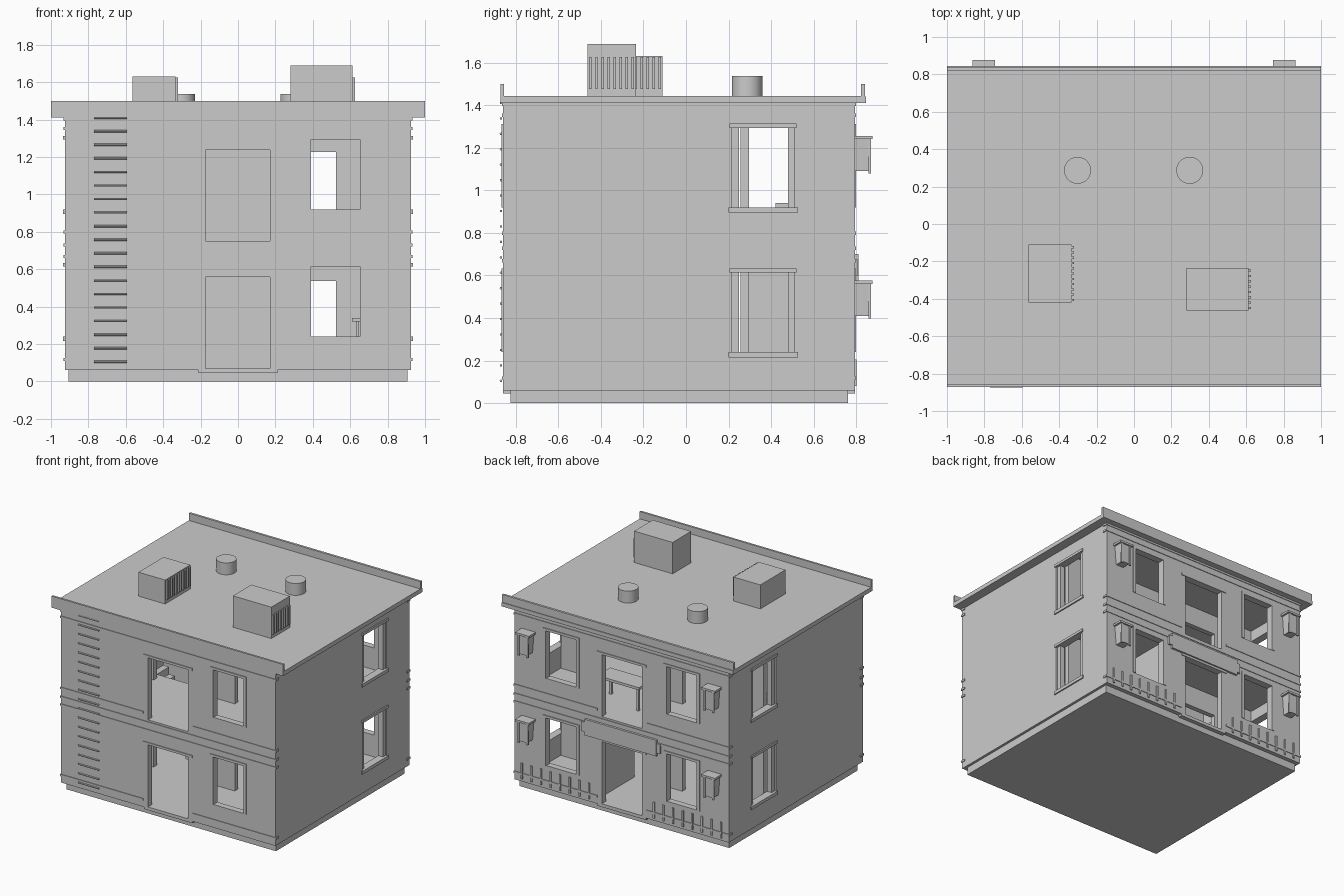
import bpy, bmesh, math
from mathutils import Matrix, Vector

if "Cube" in bpy.data.objects:
    bpy.data.objects.remove(bpy.data.objects["Cube"])

grey = bpy.data.materials.new("plain_grey")
grey.diffuse_color = (0.6, 0.6, 0.6, 1)
grey.use_nodes = True
grey.node_tree.nodes["Principled BSDF"].inputs["Base Color"].default_value = grey.diffuse_color


def finish(name, bm):
    bmesh.ops.recalc_face_normals(bm, faces=bm.faces[:])
    me = bpy.data.meshes.new(name)
    bm.to_mesh(me)
    bm.free()
    ob = bpy.data.objects.new(name, me)
    me.materials.append(grey)
    bpy.context.collection.objects.link(ob)
    return ob


def boxes(name, specs):
    """One object from boxes given as (x0, x1, y0, y1, z0, z1)."""
    bm = bmesh.new()
    for x0, x1, y0, y1, z0, z1 in specs:
        m = Matrix.Translation(((x0 + x1) / 2, (y0 + y1) / 2, (z0 + z1) / 2)) @ \
            Matrix.Diagonal((x1 - x0, y1 - y0, z1 - z0, 1))
        bmesh.ops.create_cube(bm, size=1, matrix=m)
    return finish(name, bm)


def cut(ob, specs):
    cutter = boxes("cutter", specs)
    cutter.hide_render = True
    mod = ob.modifiers.new("openings", "BOOLEAN")
    mod.operation, mod.solver, mod.object = "DIFFERENCE", "EXACT", cutter
    bpy.context.view_layer.objects.active = ob
    bpy.ops.object.modifier_apply(modifier=mod.name)
    bpy.data.objects.remove(cutter)


def cylinders(name, specs, radius, depth, sides, axis="Z"):
    bm = bmesh.new()
    rot = Matrix.Rotation(math.pi / 2, 4, "Y") if axis == "X" else Matrix()
    for p in specs:
        bmesh.ops.create_cone(bm, cap_ends=True, segments=sides, radius1=radius, radius2=radius,
                              depth=depth, matrix=Matrix.Translation(p) @ rot)
    ob = finish(name, bm)
    bpy.ops.object.select_all(action="DESELECT")
    ob.select_set(True)
    bpy.context.view_layer.objects.active = ob
    bpy.ops.object.shade_smooth_by_angle(angle=math.radians(40))
    return ob


X, YF, YB, T = 0.925, -0.86, 0.793, 0.05      # outer wall planes and wall thickness
STOREYS = (0.0, 0.68)                         # height offset of each storey

# Plinth and outer walls with rooms and openings
boxes("plinth", [(-0.905, 0.905, -0.825, 0.76, 0, 0.06)])
boxes("door_step", [(-0.21, 0.21, YF, YB, 0.045, 0.062)])
walls = boxes("outer_walls", [(-X, X, YF, YB, 0.06, 1.415)])
cut(walls, [(-X + T, X - T, YF + T, YB - T, 0.07, 0.70),
            (-X + T, X - T, YF + T, YB - T, 0.75, 1.38)])
holes = []
for dz in STOREYS:
    d0, d1 = 0.07 + dz, 0.557 + dz
    w0, w1 = 0.24 + dz, 0.613 + dz
    for ya, yb in ((YF - 0.1, YF + T + 0.02), (YB - T - 0.02, YB + 0.1)):
        holes.append((-0.175, 0.172, ya, yb, d0, d1))
        holes.append((0.39, 0.652, ya, yb, w0, w1))
    holes.append((-0.652, -0.39, YB - T - 0.02, YB + 0.1, w0, w1))
    for xa, xb in ((X - T - 0.02, X + 0.1), (-X - 0.1, -X + T + 0.02)):
        holes.append((xa, xb, 0.214, 0.51, w0, w1))
cut(walls, holes)
cut(walls, [(-0.85, -0.3, -0.2, 0.2, 0.65, 0.80)])   # stairwell

# Inner walls with doorways
inner = boxes("inner_walls", [(-X + T, X - T, y, y + 0.04, z, z + 0.63)
                              for y in (-0.29, 0.255) for z in (0.07, 0.75)])
cut(inner, [(sx, sx + 0.35, y, y + 0.1, z, z + 0.487)
            for sx in (0.175, -0.525) for y in (-0.32, 0.225) for z in (0.05, 0.74)])
boxes("back_partition", [(0.24, 0.28, 0.295, YB - T, 0.07, 0.70)])

# Stairs and furniture
n = 12
boxes("stairs", [(-0.25 - 0.6 * (i + 1) / n, -0.25 - 0.6 * i / n, -0.15, 0.15,
                  0.07 + 0.68 * i / n, 0.07 + 0.68 * (i + 1) / n) for i in range(n)])
boxes("table", [(0.0, 0.36, 0.42, 0.58, 0.92, 0.94)] +
      [(x, x + 0.02, y, y + 0.02, 0.75, 0.92) for x in (0.01, 0.33) for y in (0.43, 0.55)])
boxes("chair", [(0.61, 0.70, -0.52, -0.42, 0.32, 0.34), (0.63, 0.645, -0.48, -0.46, 0.07, 0.32)])

# Window jambs, sills and lintels on the side walls
jambs, ledges = [], []
for dz in STOREYS:
    z0, z1 = 0.24 + dz, 0.613 + dz
    for s in (-1, 1):
        xa, xb = sorted((s * (X - T), s * (X - 0.01)))
        jambs += [(xa, xb, 0.214, 0.25, z0, z1), (xa, xb, 0.48, 0.51, z0, z1)]
        xa, xb = sorted((s * (X - 0.01), s * (X + 0.01)))
        ledges += [(xa, xb, 0.2, 0.525, z0 - 0.025, z0), (xa, xb, 0.205, 0.52, z1, z1 + 0.02)]
boxes("window_jambs", jambs)
boxes("side_sills_and_lintels", ledges)

# Thin hoods and surrounds on the front and back openings
hoods = []
for dz in STOREYS:
    for ya, yb in ((YF - 0.006, YF), (YB, YB + 0.006)):
        hoods.append((-0.215, 0.21, ya, yb, 0.557 + dz, 0.575 + dz))
        for s in ((1,) if ya < 0 else (1, -1)):
            a, b = sorted((s * 0.365, s * 0.677))
            hoods += [(a, b, ya, yb, 0.613 + dz, 0.632 + dz),
                      (a, a + 0.025, ya, yb, 0.24 + dz, 0.613 + dz),
                      (b - 0.025, b, ya, yb, 0.24 + dz, 0.613 + dz)]
boxes("opening_surrounds", hoods)

# Moulding bands wrapping round the corners
bands = []
for z in (0.11, 0.66, 0.72, 0.79, 1.345, 1.395):
    spans = [(-X - 0.007, X + 0.007)]
    if z < 0.5 or 0.74 < z < 1.2:
        spans = [(-X - 0.007, -0.215), (0.21, X + 0.007)]
    for a, b in spans:
        bands += [(a, b, YF - 0.005, YF, z, z + 0.016), (a, b, YB, YB + 0.005, z, z + 0.016)]
    for s in (-1, 1):
        a, b = sorted((s * X, s * (X + 0.007)))
        bands += [(a, b, YF, YF + 0.035, z, z + 0.016), (a, b, YB - 0.035, YB, z, z + 0.016)]
boxes("moulding_bands", bands)

# Ladder rungs on the front
cylinders("ladder_rungs", [Vector((-0.682, YF - 0.009, 0.105 + i * 0.0725)) for i in range(19)],
          0.006, 0.178, 8, "X")

# Roof slab with front and back lips
boxes("roof_slab", [(-1, 1, -0.858, 0.835, 1.41, 1.443)])
boxes("roof_lips", [(-1, 1, -0.872, -0.856, 1.41, 1.5), (-1, 1, 0.822, 0.84, 1.435, 1.5),
                    (-1, 1, 0.83, 0.846, 1.41, 1.44)])

# Rooftop units with side slats, and round vents
units = (("small_roof_unit", -0.565, -0.335, -0.42, -0.11, 1.63, 11),
         ("large_roof_unit", 0.28, 0.612, -0.463, -0.235, 1.688, 8))
for name, xa, xb, ya, yb, top, count in units:
    boxes(name, [(xa, xb, ya, yb, 1.44, top)])
    step = (yb - ya) / count
    boxes(name + "_slats", [(xb, xb + 0.013, ya + step * (i + 0.3), ya + step * (i + 0.7), 1.475, 1.625)
                            for i in range(count)])
cylinders("roof_vents", [Vector((x, 0.287, 1.488)) for x in (-0.302, 0.298)], 0.072, 0.096, 32)

# Sign board above the back door
boxes("sign_board", [(-0.31, 0.31, YB, YB + 0.017, 0.575, 0.70),
                     (-0.34, 0.34, YB, YB + 0.015, 0.60, 0.675)])

# Fence posts along the back
boxes("fence_posts", [(s * (0.28 + i * 0.083) - 0.007, s * (0.28 + i * 0.083) + 0.007,
                       YB, YB + 0.008, 0.08, 0.205) for s in (-1, 1) for i in range(8)])

# Wall lanterns: tapered body, cap and back plate
bm = bmesh.new()
for s in (-1, 1):
    for z in (0.41, 1.09):
        made = bmesh.ops.create_cube(bm, size=1, matrix=Matrix.Translation(
            (s * 0.803, 0.828, z + 0.075)) @ Matrix.Diagonal((0.09, 0.07, 0.15, 1)))
        for v in made["verts"]:
            if v.co.z < z + 0.01:
                v.co.x = s * 0.803 + (v.co.x - s * 0.803) * 0.75
finish("lantern_bodies", bm)
boxes("lantern_caps", [(s * 0.803 - 0.06, s * 0.803 + 0.06, YB, 0.876, z, z + 0.016)
                       for s in (-1, 1) for z in (0.56, 1.24)])
boxes("lantern_frames", [(s * 0.803 + d - 0.008, s * 0.803 + d + 0.008, 0.858, 0.87, z, z + 0.165)
                         for s in (-1, 1) for d in (-0.038, 0.038) for z in (0.398, 1.078)])
